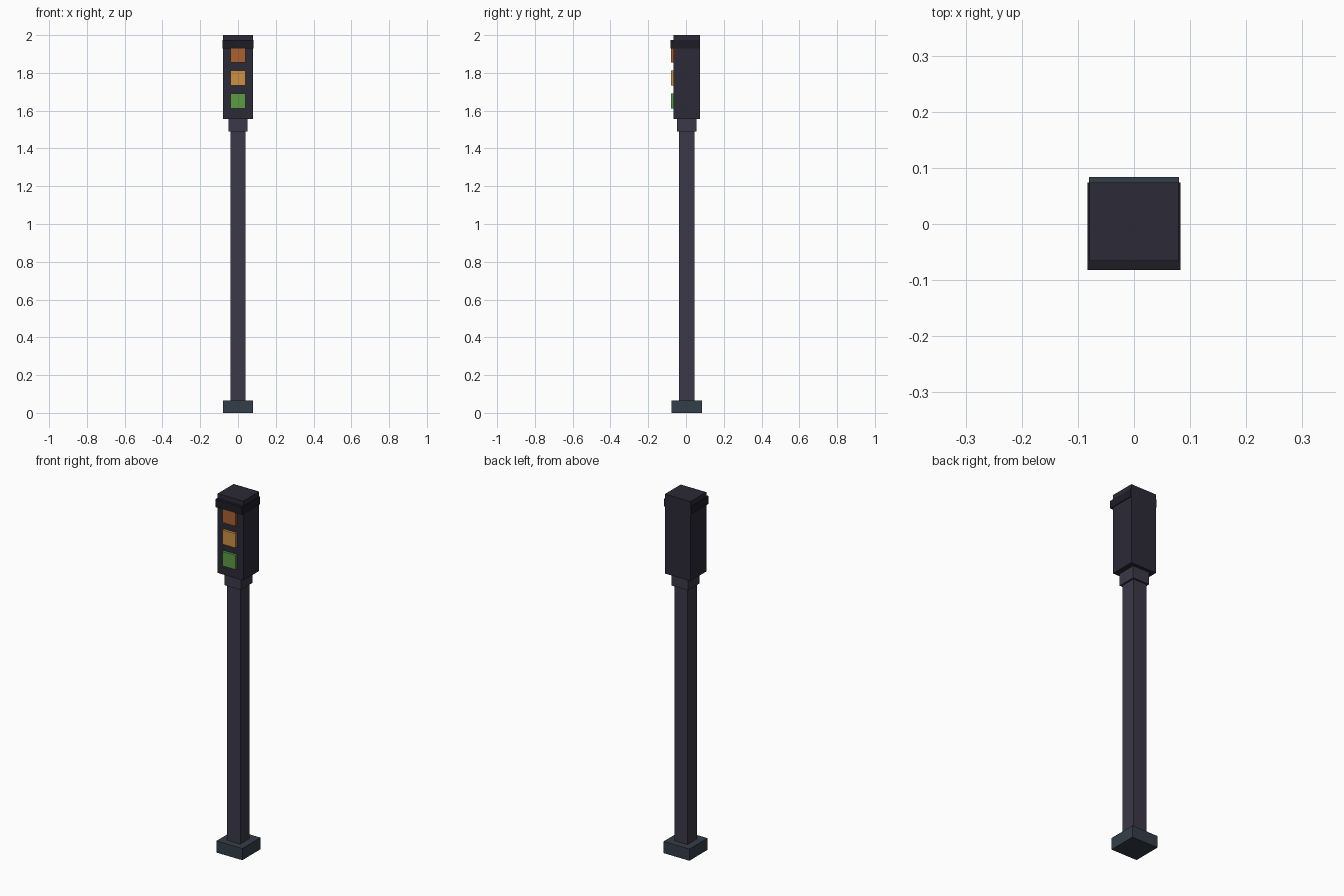
import bpy, bmesh

if "Cube" in bpy.data.objects:
    bpy.data.objects.remove(bpy.data.objects["Cube"])


def material(name, rgb):
    m = bpy.data.materials.new(name)
    m.diffuse_color = (*rgb, 1)
    m.use_nodes = True
    m.node_tree.nodes["Principled BSDF"].inputs["Base Color"].default_value = m.diffuse_color
    return m


def prism(name, outline, z0, z1, mat):
    """Extrude a counter-clockwise xy outline from z0 to z1."""
    bm = bmesh.new()
    face = bm.faces.new([bm.verts.new((x, y, z0)) for x, y in outline])
    top = bmesh.ops.extrude_face_region(bm, geom=[face])["geom"]
    bmesh.ops.translate(bm, vec=(0, 0, z1 - z0),
                        verts=[v for v in top if isinstance(v, bmesh.types.BMVert)])
    bmesh.ops.recalc_face_normals(bm, faces=bm.faces)
    mesh = bpy.data.meshes.new(name)
    bm.to_mesh(mesh)
    bm.free()
    mesh.materials.append(mat)
    ob = bpy.data.objects.new(name, mesh)
    bpy.context.collection.objects.link(ob)
    return ob


def box(name, half_x, y0, y1, z0, z1, mat):
    return prism(name, [(-half_x, y0), (half_x, y0), (half_x, y1), (-half_x, y1)], z0, z1, mat)


base_mat = material("slate", (0.034, 0.048, 0.065))
pole_mat = material("pole_grey", (0.045, 0.040, 0.065))
housing_mat = material("housing_dark", (0.025, 0.023, 0.037))
visor_mat = material("visor_black", (0.013, 0.012, 0.018))

# Post: foot, pole and collar
box("base", 0.08, -0.076, 0.084, 0, 0.065, base_mat)
box("pole", 0.041, -0.038, 0.045, 0.065, 1.49, pole_mat)
box("collar", 0.051, -0.048, 0.055, 1.49, 1.557, pole_mat)

# Signal head
box("housing", 0.079, -0.066, 0.074, 1.557, 2.0, housing_mat)

# Visor band wrapping the front and both sides, open at the back
visor = [(-0.083, -0.082), (0.083, -0.082), (0.083, 0.074), (0.079, 0.074),
         (0.079, -0.066), (-0.079, -0.066), (-0.079, 0.074), (-0.083, 0.074)]
prism("visor_band", visor, 1.93, 1.973, visor_mat)

# Lamps, bottom to top
lamps = [("green", (0.114, 0.33, 0.06)), ("amber", (0.61, 0.28, 0.06)), ("red", (0.40, 0.115, 0.032))]
for i, (name, rgb) in enumerate(lamps):
    z = 1.612 + 0.121 * i
    box(name + "_lamp", 0.041, -0.08, -0.066, z, z + 0.08, material(name, rgb))
